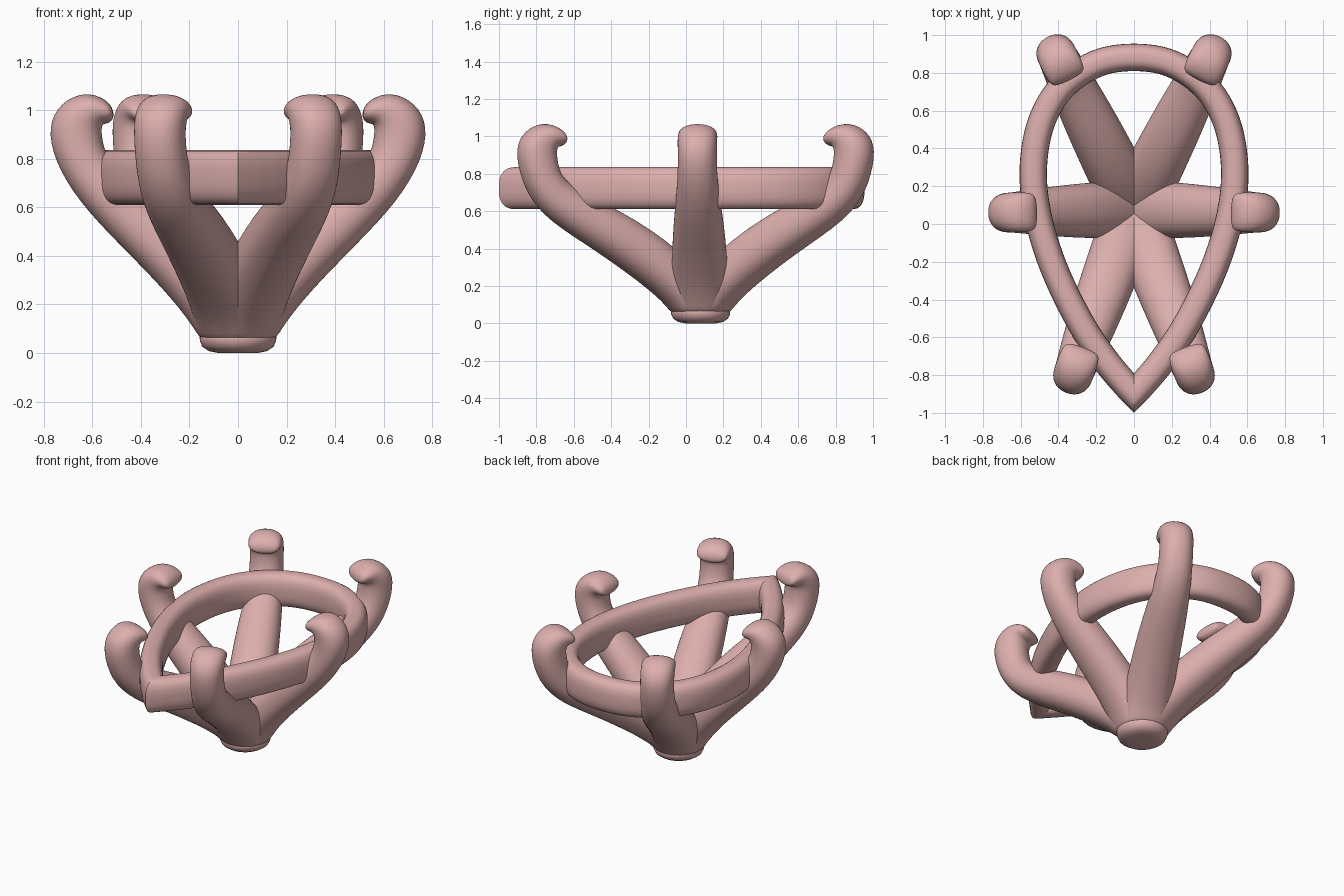
import bpy, bmesh
from math import cos, sin, pi, radians, atan2, copysign
from mathutils import Vector

if "Cube" in bpy.data.objects:
    bpy.data.objects.remove(bpy.data.objects["Cube"])

CY = 0.078  # y of the base centre

mat = bpy.data.materials.new("rose_metal")
mat.diffuse_color = (0.72, 0.43, 0.42, 1)
mat.use_nodes = True
mat.node_tree.nodes["Principled BSDF"].inputs["Base Color"].default_value = mat.diffuse_color


def finish(name, bm, angle, subsurf=0):
    bmesh.ops.recalc_face_normals(bm, faces=bm.faces)
    me = bpy.data.meshes.new(name)
    bm.to_mesh(me)
    bm.free()
    ob = bpy.data.objects.new(name, me)
    bpy.context.collection.objects.link(ob)
    me.materials.append(mat)
    if subsurf:
        m = ob.modifiers.new("smooth", 'SUBSURF')
        m.levels = m.render_levels = subsurf
    bpy.ops.object.select_all(action='DESELECT')
    ob.select_set(True)
    bpy.context.view_layer.objects.active = ob
    bpy.ops.object.shade_smooth_by_angle(angle=radians(angle))
    return ob


def superellipse(n, e):
    for i in range(n):
        a = 2 * pi * (i + 0.5) / n
        c, s = cos(a), sin(a)
        yield copysign(abs(c) ** (2 / e), c), copysign(abs(s) ** (2 / e), s)


def skin(rings, closed=False):
    bm = bmesh.new()
    vs = [[bm.verts.new(p) for p in ring] for ring in rings]
    n = len(vs[0])
    pairs = list(zip(vs, vs[1:])) + ([(vs[-1], vs[0])] if closed else [])
    for a, b in pairs:
        for i in range(n):
            j = (i + 1) % n
            bm.faces.new((a[i], a[j], b[j], b[i]))
    if not closed:
        bm.faces.new(vs[0])
        bm.faces.new(vs[-1])
    return bm


def spline(pts, steps):
    pts = [Vector(p) for p in pts]
    # mirrored phantom at the round end, straight continuation at the tip
    q = [Vector((-pts[1].x, pts[1].y))] + pts + [2 * pts[-1] - pts[-2]]
    out = []
    for i in range(1, len(q) - 2):
        p0, p1, p2, p3 = q[i - 1:i + 3]
        for k in range(steps):
            t = k / steps
            out.append(0.5 * (2 * p1 + (p2 - p0) * t + (2 * p0 - 5 * p1 + 4 * p2 - p3) * t * t
                              + (3 * p1 - p0 - 3 * p2 + p3) * t ** 3))
    return out + [pts[-1]]


# Pear-shaped gallery rail with a mitred point at the front
half = spline([(0, .882), (.2, .848), (.38, .725), (.49, .54), (.533, .3), (.51, .05),
               (.425, -.23), (.285, -.52), (.145, -.73), (0, -.9)], 6)
section = list(superellipse(28, 2.7))
right = []
for i, p in enumerate(half):
    if i == 0:
        nrm = Vector((0, 1))
    elif i == len(half) - 1:
        nrm = Vector((0, -1.38))
    else:
        t = (half[i + 1] - half[i - 1]).normalized()
        nrm = Vector((-t.y, t.x))
    right.append([Vector((p.x + nrm.x * .073 * u, p.y + nrm.y * .073 * u, .723 + .113 * v))
                  for u, v in section])
left = [[Vector((-p.x, p.y, p.z)) for p in ring] for ring in right[-2:0:-1]]
finish("pear_rail", skin(right + left, True), 40)

# Prongs: stations of outer (r, z), inner (r, z), half width
hook = [(.785, .90, .562, .895, .104), (.755, 1.01, .562, .93, .106),
        (.655, 1.075, .556, .945, .106), (.565, 1.06, .535, .945, .102),
        (.515, 1.015, .51, .965, .085)]
foot = [(.15, .04, -.15, .04, .15), (.168, .085, -.12, .12, .155)]
short = foot + [(.267, .22, .08, .385, .150), (.435, .395, .255, .56, .140),
                (.625, .585, .44, .72, .120), (.738, .75, .545, .805, .106)] + hook
long = foot + [(.30, .2, .12, .405, .150), (.585, .395, .45, .605, .140),
               (.83, .54, .675, .705, .120), (.965, .69, .785, .785, .106)] \
    + [(a + .24, b, c + .24, d, w) for a, b, c, d, w in hook]


def prong(name, stations, ang, shift=0):
    radial = Vector((cos(ang), sin(ang), 0))
    side = Vector((-sin(ang), cos(ang), 0))
    rings = []
    for ro, zo, ri, zi, w in stations:
        base = Vector((0, CY, 0)) + radial * shift * min(1, zo / .7)
        o = base + radial * ro + Vector((0, 0, zo))
        n = base + radial * ri + Vector((0, 0, zi))
        mid, h = (o + n) / 2, (o - n) / 2
        rings.append([mid + h * 1.02 * u + side * w * 1.02 * v
                      for u, v in superellipse(16, 2.2)])
    finish(name, skin(rings), 60, 2)


for s, label in ((1, "right"), (-1, "left")):
    prong("side_prong_" + label, short, atan2(-.017, .65 * s))
    prong("back_prong_" + label, long, atan2(.82, .41 * s), .01)
    prong("front_prong_" + label, long, atan2(-.85, .313 * s), .025)

# Rounded base disc
profile = [(.08, 0), (.12, .008), (.146, .025), (.157, .048), (.158, .066), (.154, .076)]
finish("base_disc", skin([[Vector((r * cos(2 * pi * i / 48), CY + r * sin(2 * pi * i / 48), z))
                           for i in range(48)] for r, z in profile]), 50)
